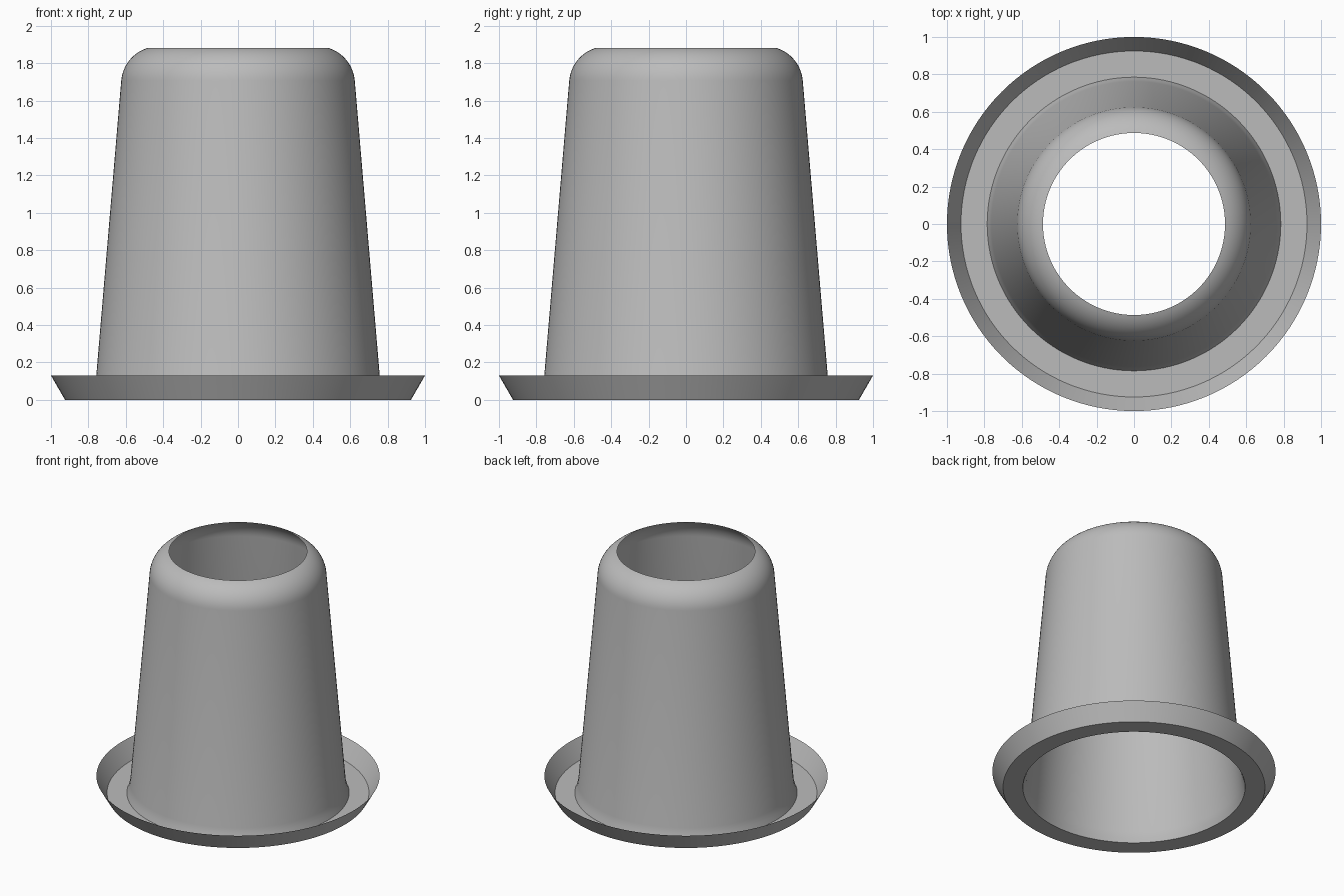
import bpy, bmesh, math
from mathutils import Vector

cube = bpy.data.objects.get("Cube")
if cube:
    bpy.data.objects.remove(cube, do_unlink=True)

SEGMENTS = 128

grey = bpy.data.materials.new("plain_grey")
grey.use_nodes = True
colour = (0.5, 0.5, 0.5, 1)
grey.diffuse_color = colour
grey.node_tree.nodes["Principled BSDF"].inputs["Base Color"].default_value = colour

# Thin sheet profile as (radius, height): sloped lip, flat flange, flared foot, tapered wall
profile = [(1, 0.13), (0.925, 0), (0.785, 0), (0.773, 0.035), (0.762, 0.08)]

# Rounded shoulder, ending at the open top
for i in range(13):
    a = math.radians(5 + 67 * i / 12)
    profile.append((0.425 + 0.2 * math.cos(a), 1.69 + 0.2 * math.sin(a)))

# Revolve the profile around the z axis
bm = bmesh.new()
verts = [bm.verts.new((r, 0, z)) for r, z in profile]
edges = [bm.edges.new(pair) for pair in zip(verts, verts[1:])]
bmesh.ops.spin(bm, geom=verts + edges, cent=(0, 0, 0), axis=(0, 0, 1),
               angle=math.tau, steps=SEGMENTS, use_merge=True)
bmesh.ops.remove_doubles(bm, verts=bm.verts, dist=0.0001)

# Point the flange upwards and the wall outwards
bm.normal_update()
flange = min(bm.faces, key=lambda f: f.calc_center_median().z)
if flange.normal.dot(Vector((0, 0, 1))) < 0:
    bmesh.ops.reverse_faces(bm, faces=bm.faces)

mesh = bpy.data.meshes.new("flanged_sleeve")
bm.to_mesh(mesh)
bm.free()
mesh.materials.append(grey)
sleeve = bpy.data.objects.new("flanged_sleeve", mesh)
bpy.context.collection.objects.link(sleeve)

# Smooth shading with crisp flange edges
bpy.ops.object.select_all(action="DESELECT")
sleeve.select_set(True)
bpy.context.view_layer.objects.active = sleeve
bpy.ops.object.shade_smooth_by_angle(angle=math.radians(35))
